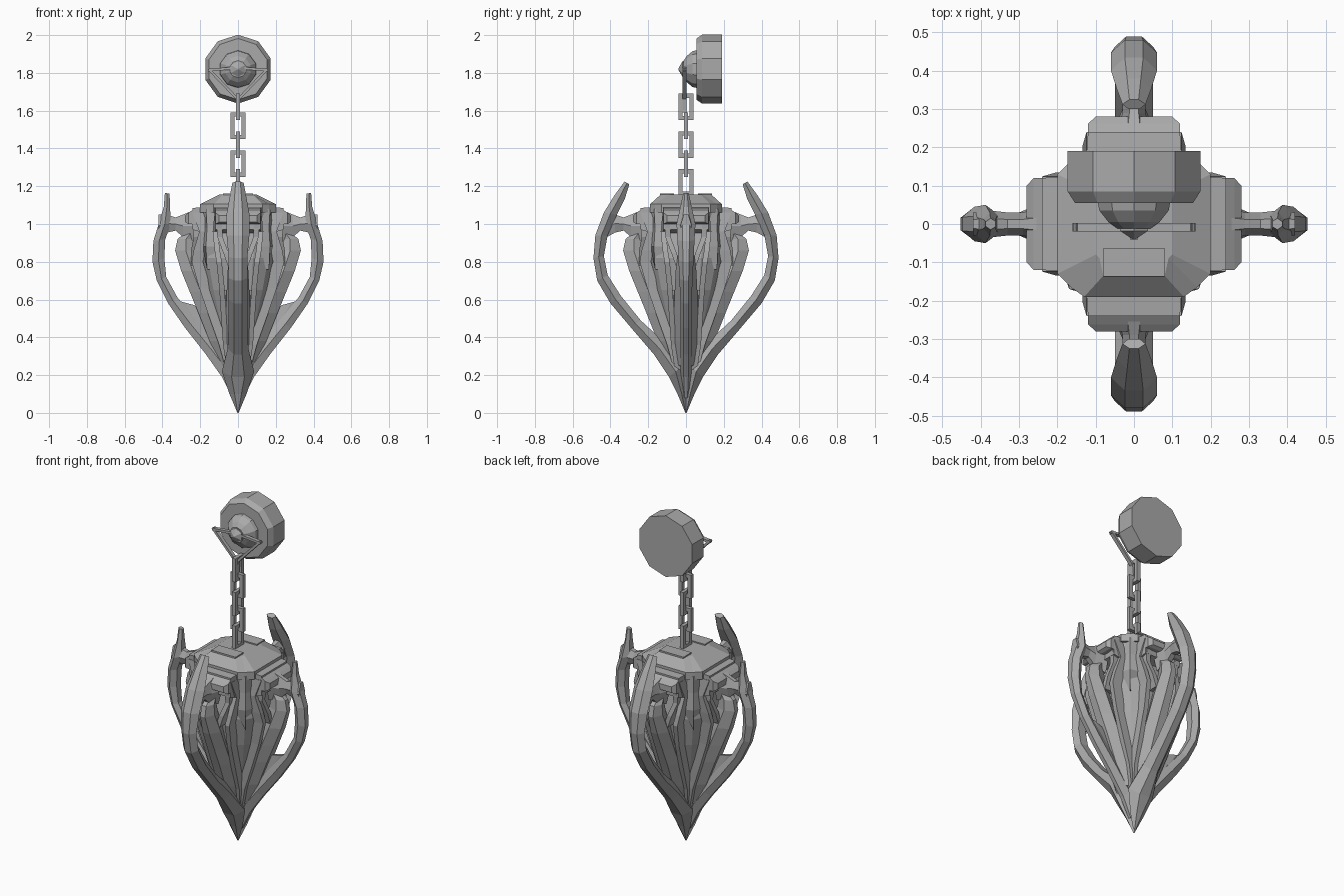
import bpy, bmesh, math
from mathutils import Vector, Matrix

cube = bpy.data.objects.get("Cube")
if cube:
    bpy.data.objects.remove(cube, do_unlink=True)

iron = bpy.data.materials.new("grey_iron")
iron.use_nodes = True
GREY = (0.4, 0.4, 0.4, 1)
iron.diffuse_color = GREY
iron.node_tree.nodes["Principled BSDF"].inputs["Base Color"].default_value = GREY


def finish(name, bm):
    bmesh.ops.recalc_face_normals(bm, faces=bm.faces)
    mesh = bpy.data.meshes.new(name)
    bm.to_mesh(mesh)
    bm.free()
    mesh.materials.append(iron)
    obj = bpy.data.objects.new(name, mesh)
    bpy.context.scene.collection.objects.link(obj)
    return obj


def loft(name, rings):
    """Skin a list of equal rings of points and cap both ends."""
    bm = bmesh.new()
    rows = [[bm.verts.new(p) for p in ring] for ring in rings]
    for a, b in zip(rows, rows[1:]):
        for i in range(len(a)):
            j = (i + 1) % len(a)
            bm.faces.new((a[i], a[j], b[j], b[i]))
    bm.faces.new(rows[0])
    bm.faces.new(rows[-1])
    return finish(name, bm)


def boxes(name, parts):
    """Several boxes, each a centre and a size, in one mesh."""
    bm = bmesh.new()
    for centre, size in parts:
        m = Matrix.Translation(centre) @ Matrix.Diagonal((*size, 1))
        bmesh.ops.create_cube(bm, size=1, matrix=m)
    return finish(name, bm)


def spin(obj, names, angles):
    """Turn an object built along +x to each given direction."""
    for k, (name, ang) in enumerate(zip(names, angles)):
        o = obj if k == 0 else obj.copy()
        if k:
            bpy.context.scene.collection.objects.link(o)
        o.name = name
        o.rotation_euler.z = math.radians(ang)


def horn(name, stations):
    """Six-sided blade: outer and inner edge (radius, height) and half width."""
    rings = []
    for ro, zo, ri, zi, w in stations:
        rm, zm = (ro + ri) / 2, (zo + zi) / 2
        rings.append([(ro, -w * .4, zo), (ro, w * .4, zo), (rm, w, zm),
                      (ri, w * .5, zi), (ri, -w * .5, zi), (rm, -w, zm)])
    return loft(name, rings)


def bar(name, path, w, d):
    """Square strap along a path; w across, d deep in radius."""
    return loft(name, [[(r - d, s - w, z), (r, s - w, z), (r, s + w, z), (r - d, s + w, z)]
                       for r, s, z in path])


def section(z, ax, ay, c, d):
    """Twelve-sided body section: axis reach, flat half width, corner reach."""
    q = [(ax, c), (d, d), (c, ay)]
    pts = q + [(-x, y) for x, y in reversed(q)]
    pts += [(-x, -y) for x, y in pts]
    return [(x, y, z) for x, y in pts]


# Body and cap
loft("lantern_body", [section(*s) for s in (
    (1.08, .19, .19, .12, .155), (.95, .18, .18, .09, .145), (.82, .2, .2, .08, .16),
    (.65, .17, .17, .07, .13), (.45, .115, .115, .05, .085), (.22, .05, .05, .02, .035))])
loft("lantern_cap", [section(*s) for s in (
    (1.155, .1, .135, .08, .09), (1.105, .2, .19, .13, .165), (1.06, .2, .19, .13, .165))])
boxes("cap_hatch", [((0, s * .1, 1.152), (.16, .075, .02)) for s in (-1, 1)])

# Front and back tusks
spin(horn("tusk", [
    (.325, 1.225, .30, 1.21, .03), (.38, 1.15, .325, 1.13, .045), (.435, 1.06, .365, 1.05, .06),
    (.48, .94, .415, .94, .06), (.49, .82, .435, .83, .05), (.47, .7, .415, .73, .05),
    (.4, .58, .345, .62, .05), (.29, .45, .24, .49, .05), (.17, .31, .11, .37, .055),
    (.09, .19, .02, .25, .085), (.045, .1, 0, .1, .045), (.003, 0, 0, 0, .003)]),
    ("front_tusk", "back_tusk"), (-90, 90))

# Side tusks
spin(horn("tusk", [
    (.387, 1.165, .362, 1.16, .015), (.393, 1.09, .36, 1.09, .03), (.42, 1.0, .355, 1.0, .05),
    (.448, .91, .385, .92, .045), (.453, .8, .39, .82, .04), (.43, .7, .38, .72, .035),
    (.37, .58, .32, .61, .03), (.28, .45, .22, .49, .03), (.17, .31, .11, .36, .03),
    (.085, .19, .02, .25, .03), (.03, .08, 0, .1, .02)]),
    ("left_tusk", "right_tusk"), (0, 180))

# Parts repeated on all four sides
SIDES = ("left", "back", "right", "front")
TURNS = (0, 90, 180, 270)


def four(obj, part):
    spin(obj, [s + "_" + part for s in SIDES], TURNS)


# Curved arms joining tusks to the body
four(horn("arm", [(z_r, hi, z_r, lo, w) for z_r, hi, lo, w in (
    (.42, 1.05, .93, .03), (.375, 1.05, .955, .035), (.33, 1.035, .965, .03),
    (.29, 1.05, .93, .03), (.22, 1.08, .9, .05))]), "arm")

# Inner ribs hugging the body
four(horn("rib", [
    (.285, .95, .22, .95, .03), (.32, .92, .23, .92, .035), (.333, .86, .22, .86, .04),
    (.30, .75, .18, .75, .055), (.255, .64, .14, .64, .06), (.21, .53, .1, .53, .065),
    (.15, .38, .06, .38, .06), (.09, .25, .03, .25, .05)]), "rib")

# Webs filling the gap below the side openings
spin(horn("web", [(.34, .6, .23, .57, .012), (.27, .46, .14, .46, .012),
                  (.15, .3, .08, .3, .012)]), ("left_web", "right_web"), (0, 180))

# Stepped plates under the cap
for part, rings in (
    ("shoulder", [(.17, .125, .95, 1.09), (.24, .12, .97, 1.085)]),
    ("bracket", [(.24, .12, 1.0, 1.075), (.262, .12, 1.0, 1.06), (.28, .1, 1.01, 1.045)]),
):
    four(loft(part, [[(r, -w, lo), (r, w, lo), (r, w, hi), (r, -w, hi)]
                     for r, w, lo, hi in rings]), part)

# Long straps either side of every rib, and short ones meeting in a V
for s, hand in ((1, "a"), (-1, "b")):
    four(bar("strap", [(r, s * o, z) for r, o, z in (
        (.24, .11, 1.06), (.205, .12, .96), (.235, .11, .86), (.245, .1, .8), (.205, .085, .66),
        (.15, .075, .5), (.1, .065, .36), (.065, .045, .23))], .014, .06), "strap_" + hand)
    four(bar("brace", [(r, s * o, z) for r, o, z in (
        (.245, .1, 1.02), (.235, .095, .93), (.25, .065, .85), (.25, .04, .78))],
        .014, .06), "brace_" + hand)

# Pointed petals on the body corners
petal = loft("petal", [[(r - .03, -w, z), (r, 0, z), (r - .03, w, z), (r - .07, 0, z)]
                       for r, w, z in ((.24, .035, 1.08), (.232, .06, .98),
                                       (.24, .055, .88), (.232, .004, .76))])
spin(petal, ["petal_" + c for c in "abcd"], (45, 135, 225, 315))

# Chain of alternating links
B, W, H = .022, .08, .14
for k in range(5):
    parts = [((s * (W - B) / 2, 0, 0), (B, B, H)) for s in (-1, 1)]
    parts += [((0, 0, s * (H - B) / 2), (W, B, B)) for s in (-1, 1)]
    link = boxes("chain_link", parts)
    link.location.z = 1.22 + k * .1
    link.rotation_euler.z = math.pi / 2 * ((k + 1) % 2)

# Forked hanger
for s, hand in ((1, "left"), (-1, "right")):
    path = ((0, 1.60), (.006, 1.665), (.15, 1.815), (.03, 1.825))
    bm = bmesh.new()
    for (x1, z1), (x2, z2) in zip(path, path[1:]):
        a, b = Vector((s * x1, 0, z1)), Vector((s * x2, 0, z2))
        rot = (b - a).to_track_quat("Z", "Y").to_matrix().to_4x4()
        m = Matrix.Translation((a + b) / 2) @ rot @ Matrix.Diagonal((.022, .014, (b - a).length + .016, 1))
        bmesh.ops.create_cube(bm, size=1, matrix=m)
    finish(hand + "_hanger_fork", bm).location.y = -.008


# Wall mount, boss and nub
def turned(name, n, profile):
    loft(name, [[(r * math.sin(2 * math.pi * i / n), y, 1.82 + r * math.cos(2 * math.pi * i / n))
                 for i in range(n)] for y, r in profile])


turned("wall_mount", 10, ((.19, .182), (.085, .182), (.055, .162)))
turned("mount_boss", 10, ((.06, .1), (.035, .095), (.005, .07), (-.012, .045)))
turned("mount_nub", 6, ((0, .042), (-.018, .042), (-.04, .004)))
